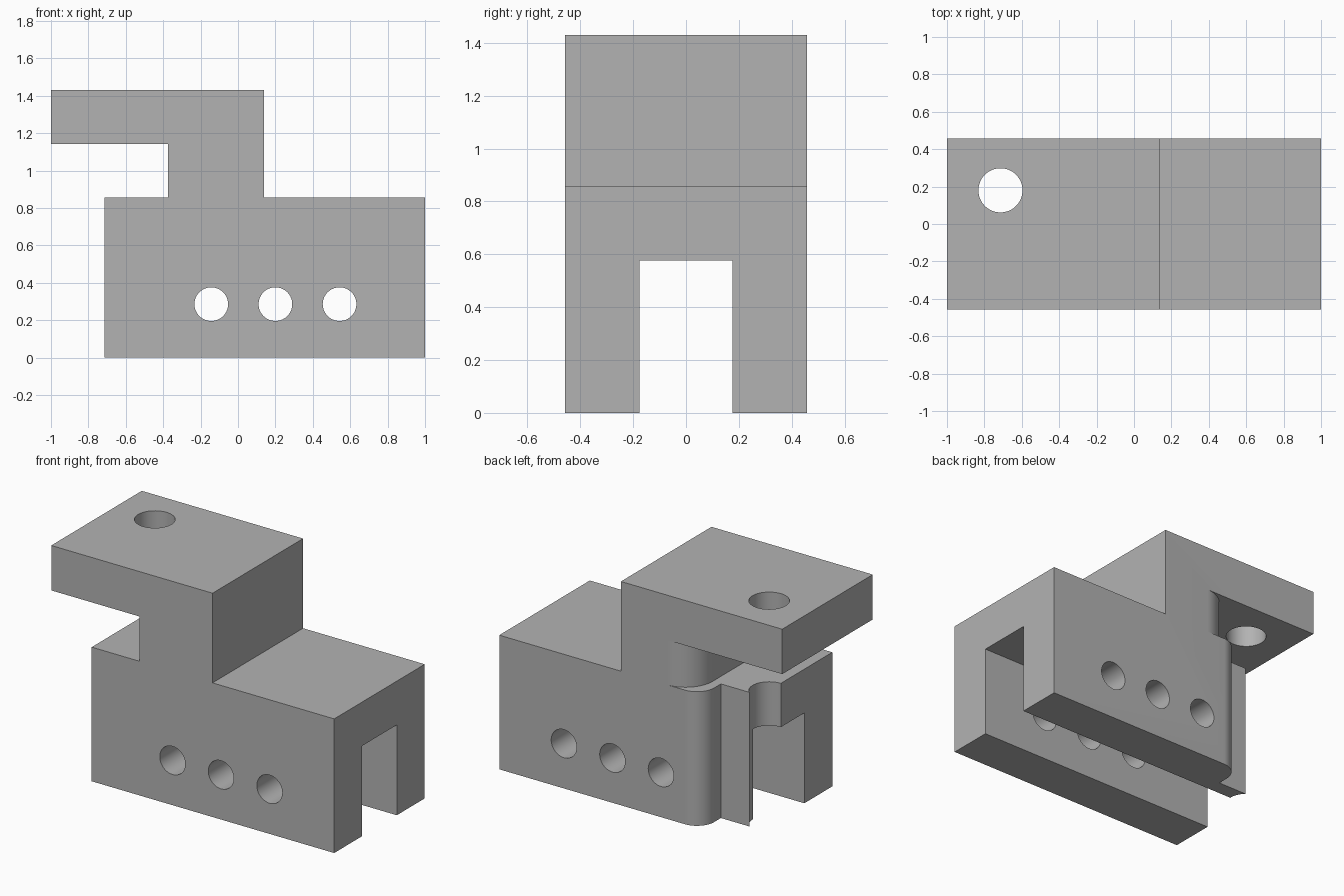
import bpy, bmesh, math
from mathutils import Matrix, Vector

if "Cube" in bpy.data.objects:
    bpy.data.objects.remove(bpy.data.objects["Cube"])

HALF_W = 0.457      # half width of the whole block
BODY_TOP, FLANGE_BOTTOM, TOP = 0.857, 1.143, 1.43

grey = bpy.data.materials.new("plain grey")
grey.use_nodes = True
grey.diffuse_color = (0.45, 0.45, 0.45, 1)
grey.node_tree.nodes["Principled BSDF"].inputs["Base Color"].default_value = (0.45, 0.45, 0.45, 1)


def prism(name, outline, axis, start, end):
    """Extrude a 2D outline along y (outline in x,z), x (in y,z) or z (in x,y)."""
    place = {"x": lambda a, b, d: (d, a, b),
             "y": lambda a, b, d: (a, d, b),
             "z": lambda a, b, d: (a, b, d)}[axis]
    bm = bmesh.new()
    face = bm.faces.new([bm.verts.new(place(a, b, start)) for a, b in outline])
    grown = bmesh.ops.extrude_face_region(bm, geom=[face])["geom"]
    bmesh.ops.translate(bm, vec=Vector(place(0, 0, end - start)),
                        verts=[v for v in grown if isinstance(v, bmesh.types.BMVert)])
    bmesh.ops.recalc_face_normals(bm, faces=bm.faces)
    mesh = bpy.data.meshes.new(name)
    bm.to_mesh(mesh)
    bm.free()
    mesh.materials.append(grey)
    obj = bpy.data.objects.new(name, mesh)
    bpy.context.collection.objects.link(obj)
    return obj


def arc(cx, cy, r, a0, a1, steps):
    angles = [math.radians(a0 + (a1 - a0) * i / steps) for i in range(steps + 1)]
    return [(cx + r * math.cos(a), cy + r * math.sin(a)) for a in angles]


def circle(cx, cy, r):
    return arc(cx, cy, r, 0, 360, 64)[:-1]


# Stepped side outline of the bracket
bracket = prism("bracket", [
    (-0.714, 0), (1, 0), (1, BODY_TOP), (0.14, BODY_TOP), (0.14, TOP), (-1, TOP),
    (-1, FLANGE_BOTTOM), (-0.375, FLANGE_BOTTOM), (-0.375, BODY_TOP), (-0.714, BODY_TOP)],
    "y", -HALF_W, HALF_W)

# Long slot underneath
cutters = [prism("slot_cutter",
                 [(-0.175, -0.1), (0.175, -0.1), (0.175, 0.577), (-0.175, 0.577)], "x", -1.2, 1.2)]

# Three cross holes through both legs
for i in range(3):
    cutters.append(prism("cross_hole_cutter", circle(-0.143 + 0.343 * i, 0.286, 0.09), "y", -0.6, 0.6))

# Vertical hole running through flange and body
cutters.append(prism("vertical_hole_cutter", circle(-0.714, 0.18, 0.118), "z", -0.1, 1.6))

# Corner notch in the body, with a rounded outer edge
r = 0.122
notch = [(-0.9, 0.268), (-0.434, 0.268)]
notch += arc(-0.434 + r, HALF_W - r, r, 180, 90, 16)
notch += [(-0.434 + r, 0.6), (-0.9, 0.6)]
cutters.append(prism("notch_cutter", notch, "z", -0.1, 1.0))

# Rounded rear corner of the neck
r = 0.19
spandrel = arc(-0.375 + r, HALF_W - r, r, 180, 90, 20)
spandrel += [(-0.375 + r, 0.6), (-0.5, 0.6), (-0.5, HALF_W - r)]
cutters.append(prism("neck_corner_cutter", spandrel, "z", BODY_TOP, FLANGE_BOTTOM))

# Cut everything away and tidy up
bpy.context.view_layer.objects.active = bracket
bracket.select_set(True)
for cutter in cutters:
    cutter.hide_render = True
    cut = bracket.modifiers.new("cut", "BOOLEAN")
    cut.operation, cut.solver, cut.object = "DIFFERENCE", "EXACT", cutter
    bpy.ops.object.modifier_apply(modifier=cut.name)
    bpy.data.objects.remove(cutter)
bpy.ops.object.shade_smooth_by_angle(angle=math.radians(30))
